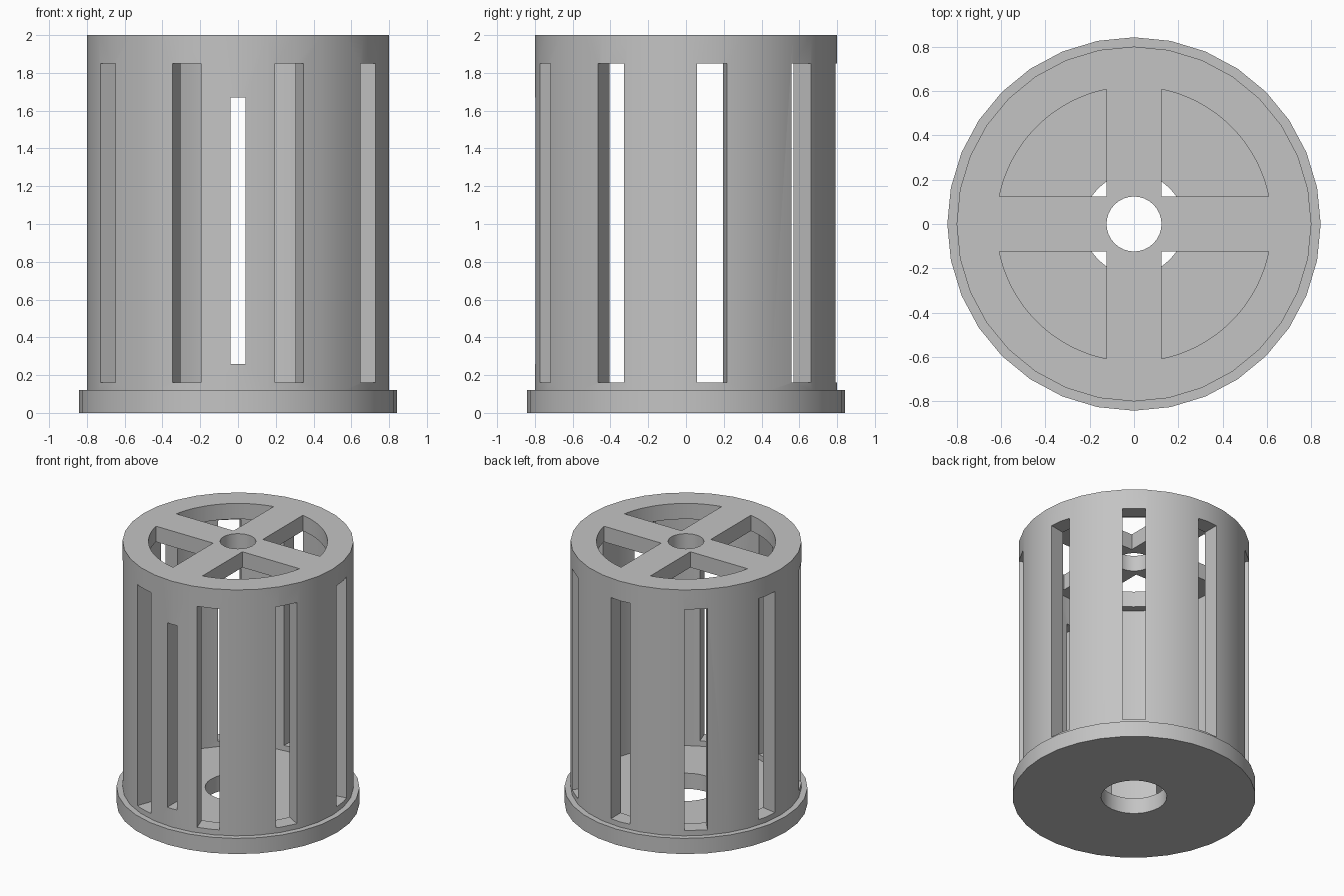
import bpy, bmesh, math
from mathutils import Matrix, Vector

cube = bpy.data.objects.get("Cube")
if cube:
    bpy.data.objects.remove(cube, do_unlink=True)

SIDES = 32
BAR = 0.124          # half width of the cross bars, also the centre hole radius
WINDOW_R = 0.62

grey = bpy.data.materials.new("plain grey")
grey.use_nodes = True
grey.diffuse_color = (0.55, 0.55, 0.55, 1)
grey.node_tree.nodes["Principled BSDF"].inputs["Base Color"].default_value = grey.diffuse_color


def make_object(name, bm):
    bmesh.ops.recalc_face_normals(bm, faces=bm.faces)
    mesh = bpy.data.meshes.new(name)
    bm.to_mesh(mesh)
    bm.free()
    mesh.materials.append(grey)
    obj = bpy.data.objects.new(name, mesh)
    bpy.context.collection.objects.link(obj)
    return obj


def lathe(name, profile):
    """Spin a closed (radius, height) outline around z."""
    bm = bmesh.new()
    rings = []
    for i in range(SIDES):
        a = math.tau * i / SIDES
        rings.append([bm.verts.new((r * math.cos(a), r * math.sin(a), z)) for r, z in profile])
    n = len(profile)
    for i in range(SIDES):
        a, b = rings[i], rings[(i + 1) % SIDES]
        for j in range(n):
            k = (j + 1) % n
            bm.faces.new((a[j], b[j], b[k], a[k]))
    return make_object(name, bm)


def add_slot(bm, degrees, width, z0, z1):
    """Radial box that cuts one upright slot through the wall."""
    size = Matrix.Diagonal((0.31, width, z1 - z0, 1))
    place = Matrix.Translation((0.8, 0, (z0 + z1) / 2))
    turn = Matrix.Rotation(math.radians(degrees), 4, "Z")
    bmesh.ops.create_cube(bm, size=1, matrix=turn @ place @ size)


def add_window(bm, degrees):
    """Quarter-disc prism that cuts one opening in the top plate."""
    start = math.asin(BAR / WINDOW_R)
    span = math.pi / 2 - 2 * start
    steps = 24
    points = [(BAR, BAR)]
    for i in range(steps + 1):
        a = start + span * i / steps
        points.append((WINDOW_R * math.cos(a), WINDOW_R * math.sin(a)))
    turn = Matrix.Rotation(math.radians(degrees), 4, "Z")
    face = bm.faces.new([bm.verts.new(turn @ Vector((x, y, 1.86))) for x, y in points])
    top = bmesh.ops.extrude_face_region(bm, geom=[face])["geom"]
    bmesh.ops.translate(bm, vec=(0, 0, 0.3), verts=[v for v in top if isinstance(v, bmesh.types.BMVert)])


# Hollow drum: flanged base with a hole, wall, and top plate with a centre hole
drum = lathe("slotted_drum", [
    (0.228, 0), (0.842, 0), (0.842, 0.12), (0.8, 0.12), (0.8, 2),
    (BAR, 2), (BAR, 1.88), (0.68, 1.88), (0.68, 0.12), (0.228, 0.12)])

# Cutters: nine wide slots, one narrow front slit, four top windows
bm = bmesh.new()
for i in range(9):
    add_slot(bm, 90 + 40 * i, 0.16, 0.16, 1.85)
add_slot(bm, -90, 0.08, 0.26, 1.67)
for i in range(4):
    add_window(bm, 90 * i)
cutter = make_object("opening_cutter", bm)
cutter.hide_render = True

cut = drum.modifiers.new("openings", "BOOLEAN")
cut.operation = "DIFFERENCE"
cut.solver = "EXACT"
cut.object = cutter

bpy.ops.object.select_all(action="DESELECT")
drum.select_set(True)
bpy.context.view_layer.objects.active = drum
bpy.ops.object.modifier_apply(modifier=cut.name)
bpy.data.objects.remove(cutter, do_unlink=True)
bpy.ops.object.shade_smooth_by_angle(angle=math.radians(30))
